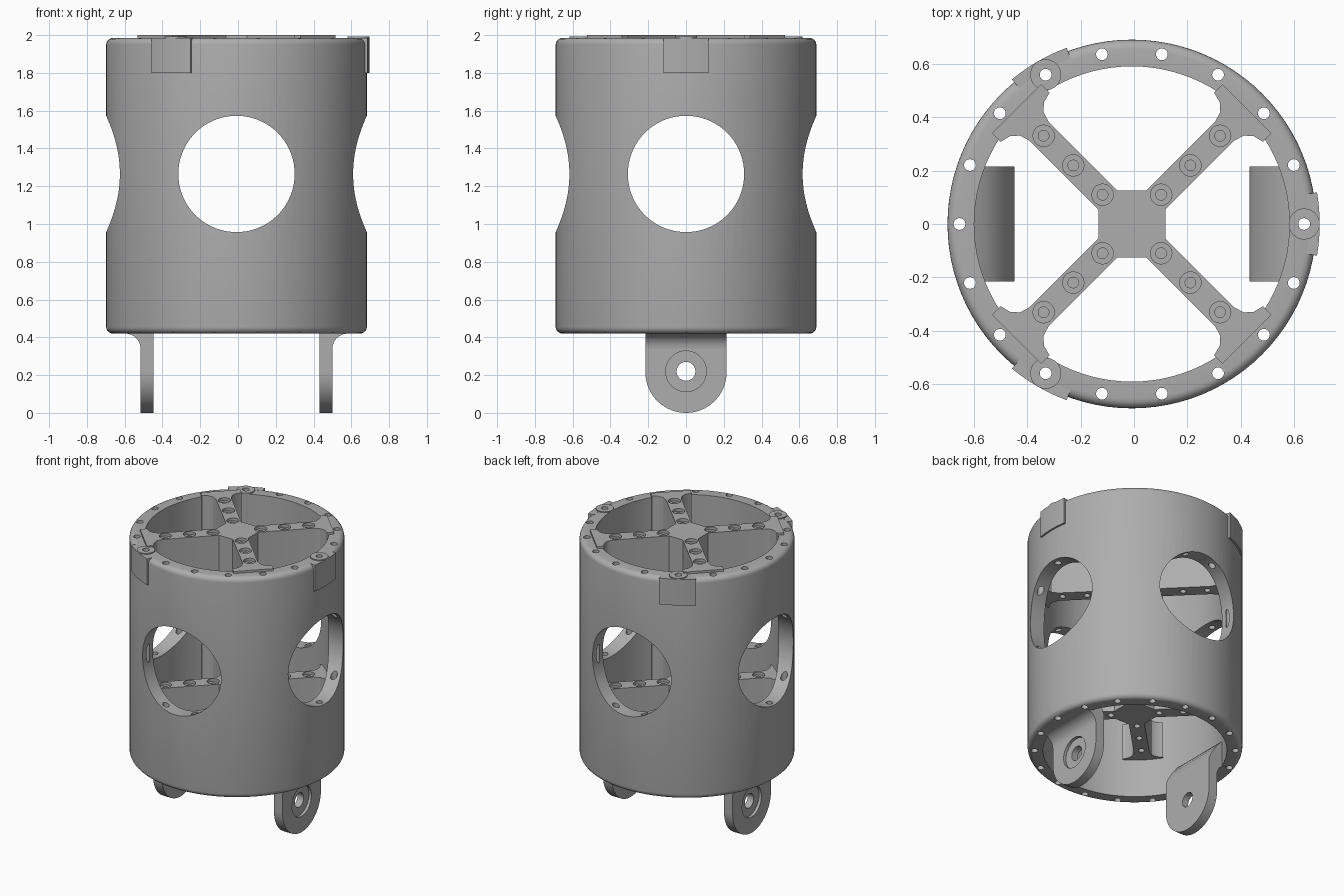
import bpy, bmesh
from math import sin, cos, pi, radians
from mathutils import Matrix, Vector

if "Cube" in bpy.data.objects:
    bpy.data.objects.remove(bpy.data.objects["Cube"], do_unlink=True)

CX = -0.008                       # axis of the housing
R_OUT, R_IN = 0.69, 0.59          # wall radii
BOTTOM, TOP = 0.42, 1.985
HOLE_Z, BOLT_R = 1.265, 0.645
AXIS = Matrix.Translation((CX, 0, 0))

metal = bpy.data.materials.new("grey metal")
metal.use_nodes = True
metal.diffuse_color = (0.42, 0.42, 0.42, 1)
metal.node_tree.nodes["Principled BSDF"].inputs["Base Color"].default_value = metal.diffuse_color


def finish(name, bm, matrix=AXIS):
    bmesh.ops.transform(bm, matrix=matrix, verts=bm.verts)
    bmesh.ops.recalc_face_normals(bm, faces=bm.faces)
    mesh = bpy.data.meshes.new(name)
    bm.to_mesh(mesh)
    bm.free()
    mesh.materials.append(metal)
    obj = bpy.data.objects.new(name, mesh)
    bpy.context.collection.objects.link(obj)
    return obj


def add_prism(bm, pts, low, high):
    face = bm.faces.new([bm.verts.new((x, y, low)) for x, y in pts])
    new = bmesh.ops.extrude_face_region(bm, geom=[face])["geom"]
    bmesh.ops.translate(bm, vec=(0, 0, high - low),
                        verts=[v for v in new if isinstance(v, bmesh.types.BMVert)])


def prism(name, pts, low, high, matrix=AXIS):
    bm = bmesh.new()
    add_prism(bm, pts, low, high)
    return finish(name, bm, matrix)


def arc(cx, cy, r, start, end, n):
    return [(cx + r * cos(radians(start + (end - start) * i / n)),
             cy + r * sin(radians(start + (end - start) * i / n))) for i in range(n + 1)]


def circle(cx, cy, r, n=24):
    return arc(cx, cy, r, 0, 360, n)[:-1]


def polar(r, deg):
    return r * cos(radians(deg)), r * sin(radians(deg))


def cut(obj, *cutters):
    for c in cutters:
        c.hide_render = True
        c.hide_set(True)
        mod = obj.modifiers.new("cut", "BOOLEAN")
        mod.operation, mod.solver, mod.object = "DIFFERENCE", "EXACT", c
        bpy.context.view_layer.objects.active = obj
        bpy.ops.object.modifier_apply(modifier=mod.name)


def cylinders(name, places, r, low, high, n=20):
    bm = bmesh.new()
    for x, y in places:
        add_prism(bm, circle(x, y, r, n), low, high)
    return finish(name, bm)


# Housing: turned tube with rounded outer rims
f = 0.035
profile = ([(R_IN, BOTTOM)] + arc(R_OUT - f, BOTTOM + f, f, -90, 0, 5)
           + arc(R_OUT - f, TOP - f, f, 0, 90, 5) + [(R_IN, TOP)])
bm = bmesh.new()
STEPS = 96
rings = [[bm.verts.new((r * cos(2 * pi * i / STEPS), r * sin(2 * pi * i / STEPS), z))
          for r, z in profile] for i in range(STEPS)]
for i in range(STEPS):
    a, b = rings[i], rings[(i + 1) % STEPS]
    for j in range(len(profile)):
        k = (j + 1) % len(profile)
        bm.faces.new((a[j], b[j], b[k], a[k]))
housing = finish("housing", bm)
parts = [housing]

# Four round windows and the ring of long bolt holes
lift = Matrix.Translation((CX, 0, HOLE_Z))
window_x = prism("window_cutter_x", circle(0, 0, 0.308, 72), -1, 1, lift @ Matrix.Rotation(pi / 2, 4, "Y"))
window_y = prism("window_cutter_y", circle(0, 0, 0.308, 72), -1, 1, lift @ Matrix.Rotation(pi / 2, 4, "X"))
bolt_holes = cylinders("bolt_hole_cutter", [polar(BOLT_R, 20 * i) for i in range(18)], 0.022, 0.3, 2.2)
cut(housing, window_x, window_y, bolt_holes)

# Cross braces: tall four-armed webs with flared ends and a square hub
half = [(0.127, 0.05), (0.49, 0.05), (0.53, 0.062), (0.555, 0.09), (0.565, 0.13), (0.61, 0.13)]
arm = [(r, -w) for r, w in half] + half[::-1]
cross = []
for i in range(4):
    turn = Matrix.Rotation(radians(45 + 90 * i), 2)
    cross += [tuple(turn @ Vector(p)) for p in arm]
screws = [polar(r, 45 + 90 * i) for i in range(4) for r in (0.155, 0.31, 0.467)]
for name, low, high in (("upper_brace", 1.585, 2.0), ("lower_brace", 0.69, 0.945)):
    brace = prism(name, cross, low, high)
    cut(brace,
        cylinders(name + "_seat_cutter", screws, 0.04, high - 0.02, high + 0.1),
        cylinders(name + "_screw_cutter", screws, 0.02, high - 0.1, high + 0.1),
        cylinders(name + "_under_cutter", screws, 0.02, low - 0.1, low + 0.06))
    parts.append(brace)

# Three rim tabs, each with a vertical boss inside the wall
for i, name in enumerate(("left_tab", "back_right_tab", "front_right_tab")):
    deg = 120 * i
    plan = arc(0, 0, 0.703, deg - 9.7, deg + 9.7, 8) + arc(0, 0, 0.66, deg + 9.7, deg - 9.7, 8)
    tab = prism(name, plan, 1.8, TOP)
    x, y = polar(BOLT_R, deg)
    boss = prism(name + "_boss", circle(x, y, 0.058, 32), 1.8, 1.992)
    for obj in (tab, boss):
        cut(obj, bolt_holes)
        parts.append(obj)

# Two mounting lugs: round-ended plate, pin hole with outer recess, filleted root
for side, name in ((1, "left_lug"), (-1, "right_lug")):
    spin = AXIS @ Matrix.Rotation(0 if side > 0 else pi, 4, "Z")
    upright = spin @ Matrix(((0, 0, 1, 0), (1, 0, 0, 0), (0, 1, 0, 0), (0, 0, 0, 1)))
    outline = arc(0, 0.215, 0.215, 180, 360, 32) + [(0.215, 0.43), (-0.215, 0.43)]
    plate = prism(name, outline, 0.44, 0.508, upright)
    cut(plate,
        prism(name + "_pin_cutter", circle(0, 0.22, 0.05, 32), 0.3, 0.7, upright),
        prism(name + "_recess_cutter", circle(0, 0.22, 0.108, 40), 0.488, 0.7, upright))
    section = ([(0.44, 0.34)] + arc(0.588, 0.34, 0.08, 180, 90, 8)
               + [(0.6, 0.42), (0.6, 0.62), (0.54, 0.59), (0.49, 0.53), (0.455, 0.47), (0.44, 0.43)])
    across = spin @ Matrix(((1, 0, 0, 0), (0, 0, 1, 0), (0, 1, 0, 0), (0, 0, 0, 1)))
    root = prism(name + "_root", section, -0.215, 0.215, across)
    cut(root, bolt_holes)
    parts += [plate, root]

# Smooth curved faces, keep machined edges crisp
bpy.ops.object.select_all(action="DESELECT")
for obj in parts:
    obj.select_set(True)
bpy.context.view_layer.objects.active = housing
bpy.ops.object.shade_smooth_by_angle(angle=radians(30))
